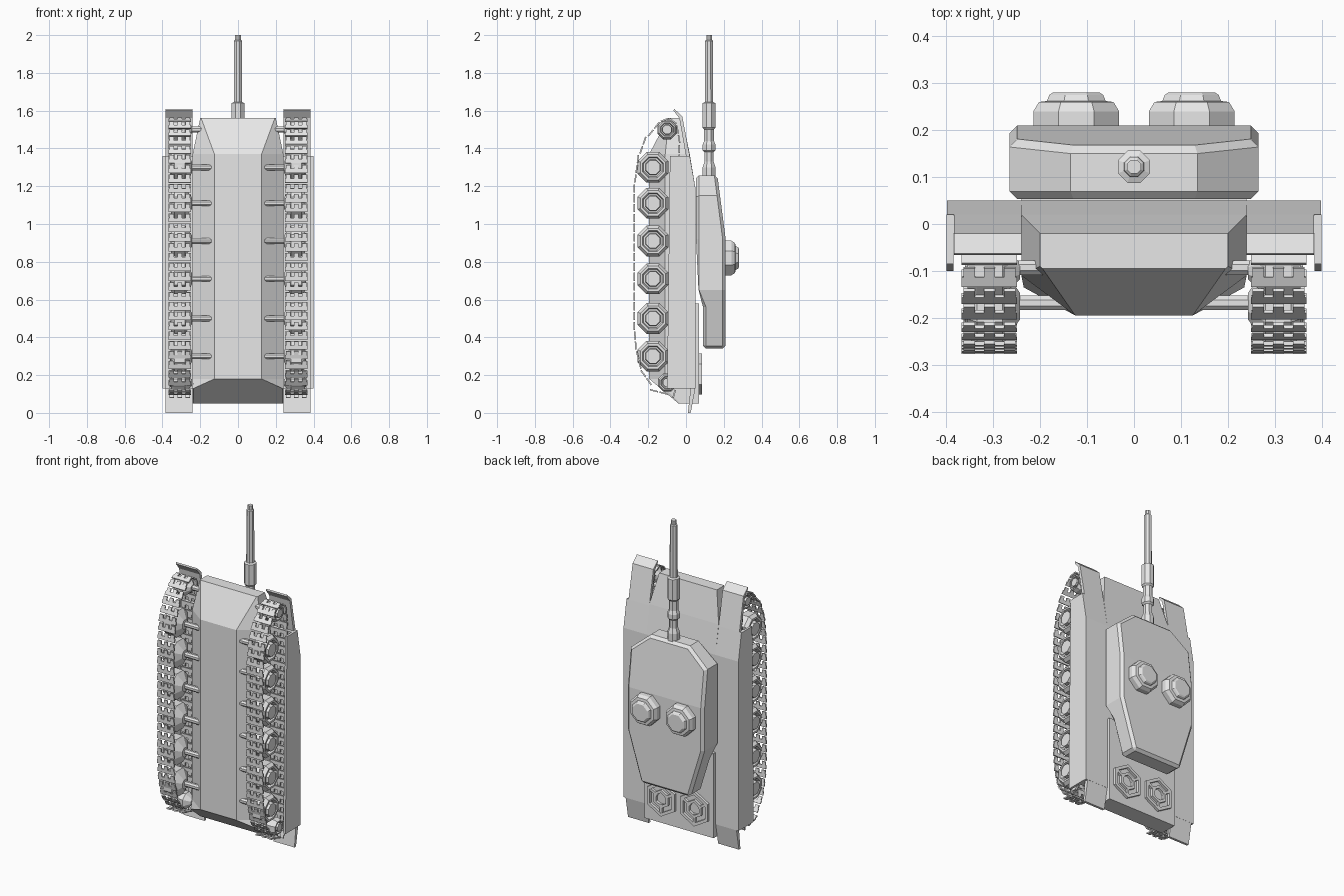
import bpy, bmesh, math
from mathutils import Vector

if "Cube" in bpy.data.objects:
    bpy.data.objects.remove(bpy.data.objects["Cube"])

grey = bpy.data.materials.new("plain_grey")
grey.use_nodes = True
grey.diffuse_color = (0.8, 0.8, 0.8, 1)
grey.node_tree.nodes["Principled BSDF"].inputs["Base Color"].default_value = (0.8, 0.8, 0.8, 1)


def finish(name, bm):
    bmesh.ops.recalc_face_normals(bm, faces=bm.faces)
    mesh = bpy.data.meshes.new(name)
    bm.to_mesh(mesh)
    bm.free()
    mesh.materials.append(grey)
    obj = bpy.data.objects.new(name, mesh)
    bpy.context.collection.objects.link(obj)
    return obj


def add_loft(bm, sections):
    """Bridge equal-length rings of points and cap both ends."""
    rings = [[bm.verts.new(p) for p in ring] for ring in sections]
    n = len(rings[0])
    for a, b in zip(rings, rings[1:]):
        for i in range(n):
            j = (i + 1) % n
            bm.faces.new((a[i], a[j], b[j], b[i]))
    bm.faces.new(rings[0])
    bm.faces.new(rings[-1])


def loft(name, sections):
    bm = bmesh.new()
    add_loft(bm, sections)
    return finish(name, bm)


def x_prism(name, profile, x0, x1):
    return loft(name, [[(x, y, z) for y, z in profile] for x in (x0, x1)])


def lathe(name, profile, axis, centre, sides=8):
    """Spin (radius, distance) pairs about a line through centre."""
    axis = Vector(axis)
    u = axis.orthogonal().normalized()
    v = axis.cross(u)
    rings = []
    for r, t in profile:
        angles = [math.tau * (i + 0.5) / sides for i in range(sides)]
        rings.append([Vector(centre) + axis * t + (u * math.cos(a) + v * math.sin(a)) * r
                      for a in angles])
    return loft(name, rings)


def add_box(bm, centre, ax, ay, az):
    """Box from a centre and three half-extent vectors."""
    corners = ((-1, -1), (1, -1), (1, 1), (-1, 1))
    add_loft(bm, [[centre + ax * i + ay * j + az * k for i, j in corners] for k in (-1, 1)])


# Lower hull: top, side and belly corners at each station along its length
hull_stations = [
    (0.05, (0.24, 0.05), (0.24, -0.03), (0.235, -0.04)),
    (0.13, (0.24, 0.05), (0.24, -0.11), (0.235, -0.135)),
    (0.18, (0.24, 0.05), (0.24, -0.11), (0.125, -0.195)),
    (1.19, (0.24, 0.05), (0.24, -0.11), (0.125, -0.195)),
    (1.37, (0.24, 0.02), (0.24, -0.11), (0.125, -0.195)),
    (1.56, (0.2, -0.02), (0.2, -0.09), (0.195, -0.095)),
]
loft("lower_hull", [[(x, y, z) for x, y in pts] + [(-x, y, z) for x, y in reversed(pts)]
                    for z, *pts in hull_stations])

# Wide upper deck and raised engine cover
x_prism("upper_deck", [(0.05, 0.13), (0.05, 1.19), (0.02, 1.36), (-0.02, 1.36), (-0.02, 0.13)],
        -0.398, 0.398)
x_prism("engine_cover", [(0.04, 0.05), (0.07, 0.05), (0.07, 0.58), (0.04, 0.58)], -0.24, 0.24)

# Turret: plan outline, cut across, then sloped at the front and under the rear
half_plan = [(0.135, 1.258), (0.265, 1.15), (0.265, 0.65), (0.17, 0.34)]
plan = half_plan + [(-x, z) for x, z in reversed(half_plan)]
bm = bmesh.new()
add_loft(bm, [[(x, y, z) for x, z in plan] for y in (0.053, 0.21)])
for cut in (0.92, 0.56):
    bmesh.ops.bisect_plane(bm, geom=bm.verts[:] + bm.edges[:] + bm.faces[:],
                           plane_co=(0, 0, cut), plane_no=(0, 0, 1))
for v in bm.verts:
    if v.co.y > 0.1:
        v.co.y -= max(0, v.co.z - 0.92) * 0.13
    elif v.co.z < 0.6:
        v.co.y = 0.09
turret = finish("turret", bm)
bevel = turret.modifiers.new("edge_chamfer", 'BEVEL')
bevel.width = 0.016
bevel.segments = 1
bevel.limit_method = 'ANGLE'
bevel.angle_limit = math.radians(60)

# Stepped gun barrel
lathe("gun_barrel", [(0.037, 1.24), (0.037, 1.3), (0.026, 1.33), (0.026, 1.38), (0.037, 1.39),
                     (0.037, 1.42), (0.028, 1.44), (0.028, 1.5), (0.037, 1.51), (0.037, 1.64),
                     (0.024, 1.645), (0.022, 1.97), (0.016, 1.975), (0.016, 2.0)],
      (0, 0, 1), (0, 0.122, 0))

# Closed track path as (y, z) points
track_path = [(-0.273, 0.45), (-0.273, 1.2), (-0.255, 1.34), (-0.22, 1.44), (-0.14, 1.54),
              (-0.09, 1.56), (-0.05, 1.53), (-0.035, 1.44), (-0.035, 0.2), (-0.06, 0.11),
              (-0.1, 0.1), (-0.16, 0.115), (-0.235, 0.22), (-0.265, 0.34)]


def walk_path(points, count):
    """Evenly spaced positions and directions round a closed path."""
    pts = [Vector((0, y, z)) for y, z in points]
    legs = [(a, b - a) for a, b in zip(pts, pts[1:] + pts[:1])]
    total = sum(d.length for _, d in legs)
    for i in range(count):
        s = total * i / count
        for a, d in legs:
            if s <= d.length:
                yield a + d.normalized() * s, d.normalized()
                break
            s -= d.length


wheel_heights = [0.3, 0.5, 0.71, 0.91, 1.11, 1.3]
wheels = [("road_wheel", -0.175, z, 0.088) for z in wheel_heights]
wheels += [("front_idler", -0.1, 1.5, 0.056), ("rear_sprocket", -0.1, 0.16, 0.052)]

for s, side in ((1, "left"), (-1, "right")):
    out = (s, 0, 0)

    # Side skirt, front fender with bent lip, rear mud flap
    x_prism(side + "_skirt", [(-0.1, 0.13), (0.02, 0.13), (0.02, 1.36), (-0.085, 1.36)],
            s * 0.385, s * 0.399)
    x_prism(side + "_front_fender", [(0.02, 1.36), (-0.02, 1.57), (-0.063, 1.61),
                                     (-0.066, 1.6), (-0.035, 1.56), (0.0, 1.36)],
            s * 0.24, s * 0.384)
    x_prism(side + "_rear_flap", [(0.05, 0.135), (0.025, 0.0), (0.01, 0.0), (0.025, 0.135)],
            s * 0.24, s * 0.384)

    # Wheels with a coned inner face, dished outer face and hub, plus axles
    for name, y, z, r in wheels:
        lathe(f"{side}_{name}", [(r * 0.35, 0.243), (r, 0.28), (r, 0.335), (r * 0.82, 0.355),
                                 (r * 0.68, 0.355), (r * 0.6, 0.335), (r * 0.5, 0.335),
                                 (r * 0.46, 0.36)], out, (0, y, z))
        if name != "rear_sprocket":
            lathe(side + "_axle", [(0.017, 0.12), (0.017, 0.26)], out, (0, y + 0.007, z))

    # Track links: a cross bar with three fingers reaching for the next bar
    bm = bmesh.new()
    for p, along in walk_path(track_path, 60):
        across = Vector((1, 0, 0))
        normal = across.cross(along) * 0.004
        p = p + across * s * 0.308
        add_box(bm, p, across * 0.059, along * 0.011, normal)
        for dx in (-0.043, 0, 0.043):
            add_box(bm, p + along * 0.021 + across * dx, across * 0.012, along * 0.011, normal)
    finish(side + "_track", bm)

    # Roof hatch on the turret
    lathe(side + "_hatch", [(0.099, 0.2), (0.099, 0.24), (0.086, 0.26), (0.068, 0.262),
                            (0.062, 0.275), (0.054, 0.28)], (0, 1, 0), (s * 0.123, 0, 0.82))

    # Six-sided engine grille: raised rim, inner ring and spokes
    bm = bmesh.new()
    centre = Vector((s * 0.115, 0.077, 0.205))
    for radius, width in ((0.094, 0.009), (0.05, 0.008)):
        for i in range(6):
            a = math.tau * i / 6
            radial = Vector((math.cos(a), 0, math.sin(a)))
            tangent = Vector((-math.sin(a), 0, math.cos(a)))
            add_box(bm, centre + radial * (radius - width), radial * width,
                    tangent * radius * 0.577, Vector((0, 0.009, 0)))
    for i in range(3):
        a = math.tau * (2 * i + 0.5) / 6
        radial = Vector((math.cos(a), 0, math.sin(a)))
        tangent = Vector((-math.sin(a), 0, math.cos(a)))
        add_box(bm, centre + radial * 0.062, radial * 0.03, tangent * 0.008,
                Vector((0, 0.008, 0)))
    finish(side + "_engine_grille", bm)
